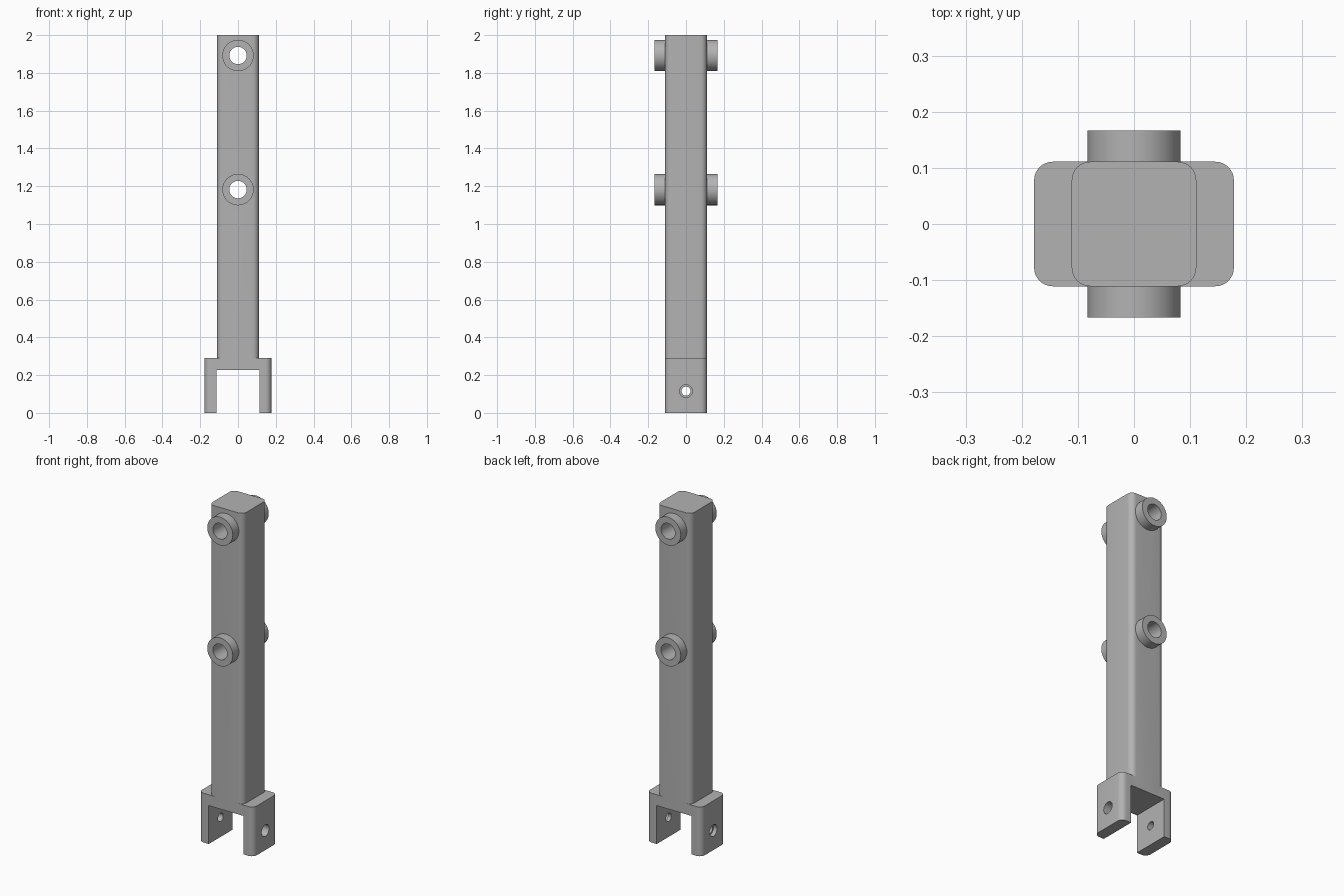
import bpy, bmesh, math
from mathutils import Matrix

if "Cube" in bpy.data.objects:
    bpy.data.objects.remove(bpy.data.objects["Cube"], do_unlink=True)

grey = bpy.data.materials.new("plain grey")
grey.use_nodes = True
grey.diffuse_color = (0.45, 0.45, 0.45, 1)
grey.node_tree.nodes["Principled BSDF"].inputs["Base Color"].default_value = grey.diffuse_color


def finish(name, bm):
    mesh = bpy.data.meshes.new(name)
    bm.to_mesh(mesh)
    bm.free()
    mesh.materials.append(grey)
    obj = bpy.data.objects.new(name, mesh)
    bpy.context.collection.objects.link(obj)
    return obj


def box(name, lo, hi, radius=0, round_top=False):
    """Box with rounded upright edges and, if wanted, a rounded top rim."""
    bm = bmesh.new()
    bmesh.ops.create_cube(bm, size=1)
    for v in bm.verts:
        v.co = [lo[i] if v.co[i] < 0 else hi[i] for i in range(3)]
    if radius:
        edges = [e for e in bm.edges
                 if e.verts[0].co.z != e.verts[1].co.z
                 or (round_top and e.verts[0].co.z == hi[2])]
        bmesh.ops.bevel(bm, geom=edges, offset=radius, segments=8,
                        profile=0.5, affect='EDGES')
    return finish(name, bm)


def cylinder(name, radius, start, end, axis, z):
    """Cylinder lying along x or y between two coordinates."""
    bm = bmesh.new()
    bmesh.ops.create_cone(bm, cap_ends=True, segments=48, radius1=radius,
                          radius2=radius, depth=abs(end - start))
    mid = (start + end) / 2
    turn = Matrix.Rotation(math.pi / 2, 4, 'Y' if axis == 'X' else 'X')
    place = Matrix.Translation((mid, 0, z) if axis == 'X' else (0, mid, z))
    bm.transform(place @ turn)
    return finish(name, bm)


def cut(obj, cutter):
    mod = obj.modifiers.new("cut", 'BOOLEAN')
    mod.operation = 'DIFFERENCE'
    mod.solver = 'EXACT'
    mod.object = cutter
    bpy.context.view_layer.objects.active = obj
    bpy.ops.object.modifier_apply(modifier=mod.name)
    bpy.data.objects.remove(cutter, do_unlink=True)


HALF = 0.111
parts = []

# Upright square column
column = box("column", (-HALF, -HALF, 0.24), (HALF, HALF, 2), 0.033)
parts.append(column)

# Bored bosses on front and back, with the bore running through the column
for level, z in (("lower", 1.182), ("upper", 1.892)):
    cut(column, cylinder("bore", 0.046, -0.3, 0.3, 'Y', z))
    for side, s in (("front", -1), ("back", 1)):
        boss = cylinder(f"{level}_{side}_boss", 0.083, s * 0.1, s * 0.167, 'Y', z)
        cut(boss, cylinder("bore", 0.046, -0.3, 0.3, 'Y', z))
        parts.append(boss)

# Fork at the foot with a square slot
fork = box("fork", (-0.178, -HALF, 0), (0.178, HALF, 0.29), 0.033, True)
cut(fork, box("slot", (-0.113, -0.3, -0.1), (0.113, 0.3, 0.226)))
parts.append(fork)

# Pin hole through both prongs, counterbored from outside
cut(fork, cylinder("pin_hole", 0.024, -0.3, 0.3, 'X', 0.115))
cut(fork, cylinder("counterbore", 0.034, 0.133, 0.3, 'X', 0.115))
cut(fork, cylinder("counterbore", 0.034, -0.155, -0.3, 'X', 0.115))

# Smooth the rounded surfaces, keep the edges sharp
bpy.ops.object.select_all(action='DESELECT')
for obj in parts:
    obj.select_set(True)
bpy.context.view_layer.objects.active = column
bpy.ops.object.shade_smooth_by_angle(angle=math.radians(30))
